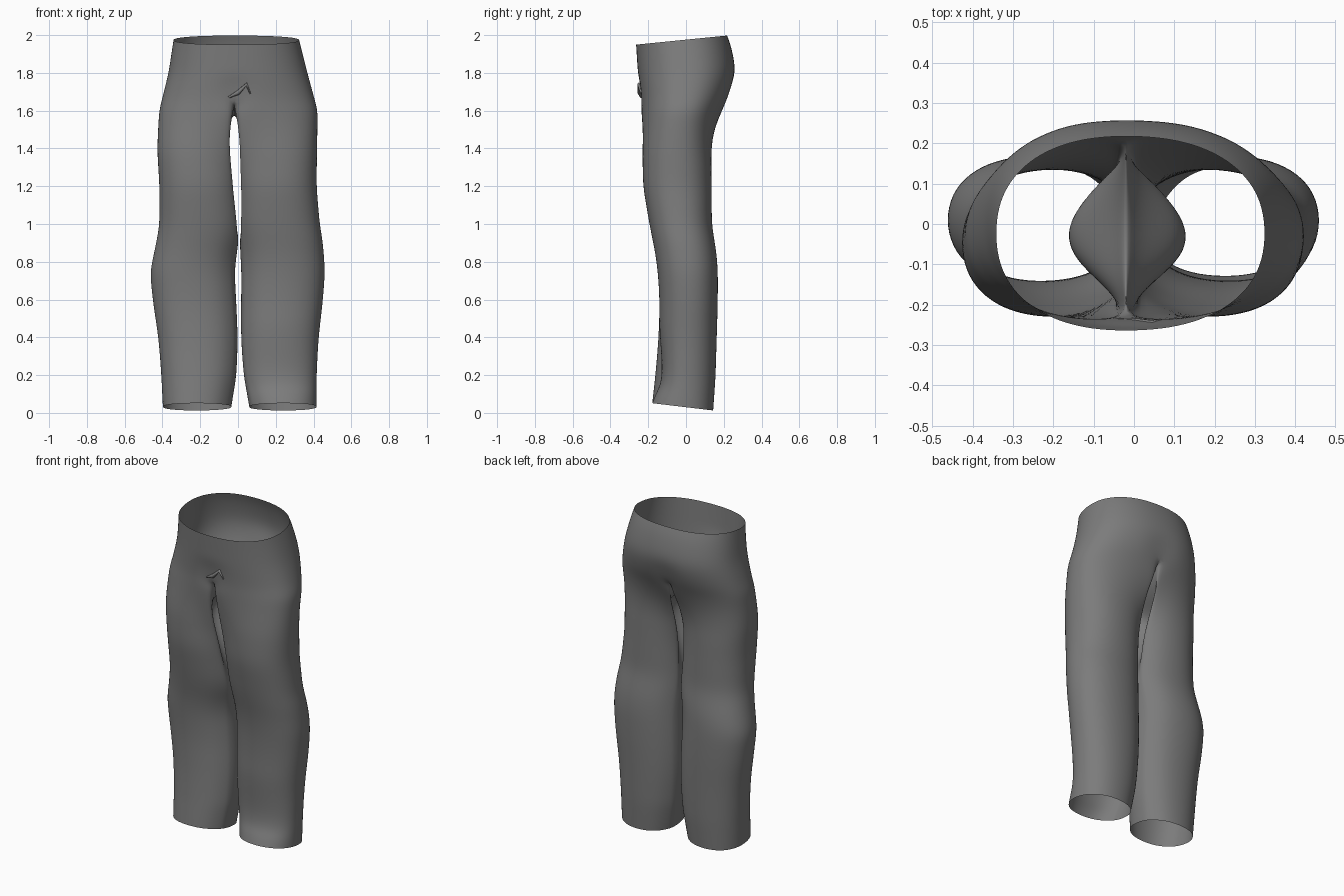
import bpy, bmesh
from math import sin, cos, pi, radians

cube = bpy.data.objects.get("Cube")
if cube:
    bpy.data.objects.remove(cube)

# Cloth colour
cloth = bpy.data.materials.new("charcoal_cloth")
cloth.use_nodes = True
cloth.diffuse_color = (0.2, 0.2, 0.2, 1)
bsdf = cloth.node_tree.nodes["Principled BSDF"]
bsdf.inputs["Base Color"].default_value = (0.2, 0.2, 0.2, 1)
bsdf.inputs["Roughness"].default_value = 0.9

# Profiles as (height, value): outer sides, inner legs, front and back
OUTER = {1: [(0, .42), (.2, .42), (.4, .43), (.6, .455), (.75, .465), (.9, .455), (1, .437),
             (1.2, .42), (1.6, .425), (1.8, .37), (2, .32)],
         -1: [(0, .40), (.2, .41), (.4, .425), (.6, .457), (.75, .47), (.9, .437), (1, .42),
              (1.2, .42), (1.4, .432), (1.6, .42), (1.8, .37), (2, .34)]}
INNER = {1: [(0, .065), (.2, .03), (.4, .015), (.8, .018), (1, -.01), (1.6, -.04)],
         -1: [(0, .04), (.2, .008), (.4, 0), (.8, .02), (.9, -.012), (1, -.02), (1.2, -.01), (1.6, .01)]}
FRONT = [(0, -.185), (.2, -.165), (.4, -.148), (.6, -.142), (.8, -.157), (1, -.197), (1.2, -.232),
         (1.4, -.247), (1.65, -.242), (1.8, -.256), (2, -.267)]
BACK = [(0, .145), (.2, .16), (.6, .172), (.8, .172), (1, .14), (1.2, .14), (1.4, .15), (1.5, .165),
        (1.6, .197), (1.7, .243), (1.8, .264), (1.9, .248), (2, .21)]
SEAM, CROTCH = -.02, 1.66
ARC, INSIDE = 14, 8      # segments on the outer and inner arc of each leg


def at(table, z):
    for (a, p), (b, q) in zip(table, table[1:]):
        if z <= b:
            return p + (q - p) * max(0, z - a) / (b - a)
    return table[-1][1]


def power(v, e):
    return abs(v) ** e * (1 if v >= 0 else -1)


def smooth(a, b, z):
    t = min(1, max(0, (z - a) / (b - a)))
    return t * t * (3 - 2 * t)


def outline(z, angle, middle, width, e):
    f, b = at(FRONT, z), at(BACK, z)
    return (middle + width * power(cos(angle), e),
            (f + b) / 2 + (b - f) / 2 * power(sin(angle), e))


def torso_point(side, z, i):
    """Point on one half of the waist and hips, from front seam to back seam."""
    a = -pi / 2 + pi * i / ARC
    x, y = outline(z, a, SEAM, at(OUTER[side], z) * side - SEAM, .88)
    if abs(x - SEAM) < .01 and abs(z - 1.69) < .06:
        y *= .95                       # tucked seam ends
    return x, y


def crotch_point(k):
    """Point on the saddle that joins the two inner legs, back to front."""
    t = k / INSIDE
    f, b = torso_point(1, CROTCH, 0)[1], torso_point(1, CROTCH, ARC)[1]
    return SEAM, b + (f - b) * t, CROTCH - .07 * sin(pi * t)


def leg_ring(side, z):
    out, inn = at(OUTER[side], z), at(INNER[side], z)
    mid, half = (out + inn) / 2, (out - inn) / 2
    blend = 1 - smooth(1.15, CROTCH, z)
    bubble = .16 * smooth(.85, 1.38, z) * (1 - smooth(1.42, CROTCH, z))
    reach = radians(152)
    ring = []
    for i in range(ARC + INSIDE):
        if i <= ARC:
            a = -reach + 2 * reach * i / ARC
            tx, ty = torso_point(side, z, i)
        else:
            t = (i - ARC) / INSIDE
            a = reach + 2 * (pi - reach) * t
            tx, ty, _ = crotch_point(i - ARC)
        x, y = outline(z, a, mid * side, half * side, .9)
        x, y = tx + (x - tx) * blend, ty + (y - ty) * blend
        dz = 0
        if i > ARC:
            x += side * bubble * sin(pi * t)
            dz = -.07 * sin(pi * t) * (1 - blend)
        if side == 1 and y < 0:        # pinched fold above the left hem
            y += .035 * smooth(.03, .16, z) * (1 - smooth(.2, .5, z)) * (-y / .17)
        dz -= .12 * y * (1 - smooth(.02, .3, z))
        ring.append((x, y, z + dz))
    return ring


bm = bmesh.new()


def bridge(upper, lower, closed, flip):
    n = len(upper)
    for i in range(n if closed else n - 1):
        j = (i + 1) % n
        quad = [upper[i], lower[i], lower[j], upper[j]]
        bm.faces.new(quad[::-1] if flip else quad)


TORSO_LEVELS = (1.976, 1.93, 1.87, 1.8, 1.73, CROTCH)
LEG_LEVELS = (1.6, 1.53, 1.46, 1.38, 1.3, 1.2, 1.1, 1, .92, .84, .75, .66,
              .56, .46, .36, .26, .19, .13, .08, .03)
for side in (1, -1):
    # Waist and hips
    previous = None
    for z in TORSO_LEVELS:
        row = []
        for i in range(ARC + 1):
            x, y = torso_point(side, z, i)
            tilt = .1 * y * smooth(1.72, 1.97, z)
            row.append(bm.verts.new((x, y, z + tilt)))
        if previous:
            bridge(previous, row, False, side < 0)
        previous = row
    # Leg, joined to the hips outside and to the saddle inside
    previous += [bm.verts.new(crotch_point(k)) for k in range(1, INSIDE)]
    for z in LEG_LEVELS:
        row = [bm.verts.new(p) for p in leg_ring(side, z)]
        bridge(previous, row, True, side < 0)
        previous = row

# Weld the halves along the torso seam and saddle only
seam = [v for v in bm.verts if abs(v.co.x - SEAM) < 1e-4 and v.co.z > CROTCH - .08]
bmesh.ops.remove_doubles(bm, verts=seam, dist=.0005)
bmesh.ops.recalc_face_normals(bm, faces=bm.faces)
mesh = bpy.data.meshes.new("trousers")
bm.to_mesh(mesh)
bm.free()
for p in mesh.polygons:
    p.use_smooth = True
mesh.materials.append(cloth)
trousers = bpy.data.objects.new("trousers", mesh)
bpy.context.collection.objects.link(trousers)
sub = trousers.modifiers.new("soft_cloth", "SUBSURF")
sub.levels = sub.render_levels = 2

# Small gathered fold on the front
curve = bpy.data.curves.new("front_tuck", "CURVE")
curve.dimensions = "3D"
curve.bevel_depth = .012
curve.bevel_resolution = 2
path = [(-.05, -.237, 1.67), (0, -.245, 1.695), (.045, -.248, 1.74), (.065, -.238, 1.69)]
spline = curve.splines.new("POLY")
spline.points.add(len(path) - 1)
for point, co, r in zip(spline.points, path, (.4, 1, .8, .3)):
    point.co = (*co, 1)
    point.radius = r
curve.materials.append(cloth)
tuck = bpy.data.objects.new("front_tuck", curve)
bpy.context.collection.objects.link(tuck)
